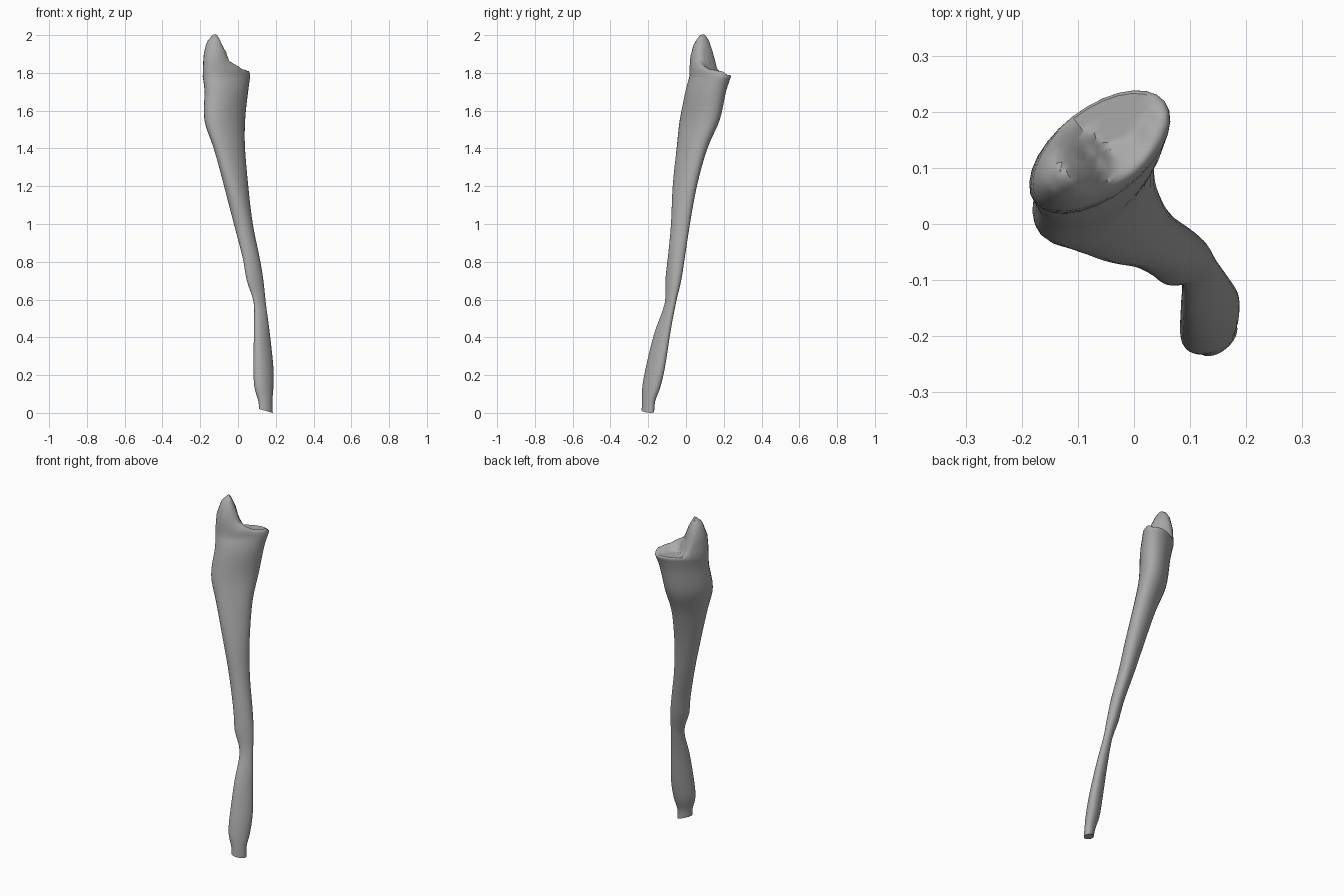
import bpy
import bmesh
from math import sin, cos, pi, radians
from mathutils import Vector

SIDES = 28          # vertices around the stem
STEPS = 4           # rings between neighbouring stations
CAP_RINGS = 12      # concentric rings over the forked top

# Stem stations: height, centre x, centre y, long radius, short radius, turn in degrees
STATIONS = [
    (0.00, .148, -.202, .042, .026, 40),
    (0.06, .145, -.198, .042, .028, 40),
    (0.14, .137, -.183, .060, .036, 42),
    (0.25, .134, -.160, .063, .036, 43),
    (0.42, .125, -.125, .052, .030, 45),
    (0.58, .115, -.083, .037, .023, 40),
    (0.70, .091, -.068, .052, .031, 42),
    (0.82, .071, -.053, .053, .035, 45),
    (1.00, .030, -.030, .057, .042, 45),
    (1.20, -.010, -.005, .074, .052, 45),
    (1.40, -.047, .033, .100, .060, 44),
    (1.55, -.070, .073, .132, .074, 44),
    (1.70, -.062, .104, .136, .080, 41),
    (1.78, -.061, .128, .147, .080, 38),
]

# Crest of the fork along the long axis: position from -1 to 1, height
CREST = [(-1.0, 1.93), (-.75, 1.985), (-.52, 2.005), (-.3, 1.965), (-.1, 1.90),
         (.15, 1.856), (.45, 1.845), (.75, 1.858), (1.0, 1.885)]


def spline(a, b, c, d, t):
    """Smooth curve from b to c."""
    return b + 0.5 * t * (c - a + t * (2 * a - 5 * b + 4 * c - d + t * (3 * (b - c) + d - a)))


def smooth_stations(rows):
    """Fill in extra rings between the stations."""
    last = len(rows) - 1
    filled = []
    for i in range(last):
        group = (rows[max(i - 1, 0)], rows[i], rows[i + 1], rows[min(i + 2, last)])
        for step in range(STEPS):
            filled.append([spline(*values, step / STEPS) for values in zip(*group)])
    filled.append(list(rows[last]))
    return filled


def crest_height(u):
    u = max(-1.0, min(1.0, u))
    for (left, low), (right, high) in zip(CREST, CREST[1:]):
        if u <= right:
            t = (u - left) / (right - left)
            return low + (high - low) * t * t * (3 - 2 * t)
    return CREST[-1][1]


def top_height(u, v):
    """Saddle that slopes down to the back, with a rounded prong beside it."""
    saddle = max(0.0, min(1.0, (u + .4) / .5))
    slope = saddle * .13 * (v + 1) / 2
    prong = (1 - saddle) * .12 * abs(v - .1) ** 2
    return crest_height(u) - slope - prong


def place(station, u, v, z):
    """Point on a turned oval, u and v measured in radii."""
    _, cx, cy, long_radius, short_radius, turn = station
    c, s = cos(radians(turn)), sin(radians(turn))
    a, b = u * long_radius, v * short_radius
    return Vector((cx + a * c - b * s, cy + a * s + b * c, z))


def bridge(bm, lower, upper):
    for i in range(SIDES):
        j = (i + 1) % SIDES
        bm.faces.new((lower[i], lower[j], upper[j], upper[i]))


def build_stem():
    bm = bmesh.new()
    angles = [2 * pi * i / SIDES for i in range(SIDES)]
    rings = []

    # Stem with shallow twisting ridges
    stem = smooth_stations(STATIONS)
    for station in stem:
        z = station[0]
        ring = []
        for angle in angles:
            ridge = 1 + .035 * sin(3 * angle + 7 * z) * sin(pi * min(z, 1.7) / 1.7)
            point = place(station, cos(angle) * ridge, sin(angle) * ridge, z)
            if z < .03:     # slanted cut at the foot
                point.z += .28 * (.185 - point.x) * (1 - z / .03)
            ring.append(bm.verts.new(point))
        rings.append(ring)

    # Upper walls rising to the fork, each side to its own height
    end = list(stem[-1])
    base = end[0]
    for t in (.35, .7, 1.0):
        ring = []
        for angle in angles:
            u, v = cos(angle), sin(angle)
            rim = max(base + .01, top_height(u, v) - .03)
            lean = 1 - .05 * t * t
            ring.append(bm.verts.new(place(end, u * lean, v * lean, base + (rim - base) * t)))
        rings.append(ring)

    # Rounded lip and saddle surface
    for k in range(1, CAP_RINGS):
        r = 1 - k / CAP_RINGS
        ring = []
        for angle in angles:
            u, v = r * cos(angle), r * sin(angle)
            z = max(base + .01, top_height(u, v) - .03 * r ** 8)
            ring.append(bm.verts.new(place(end, u * .95, v * .95, z)))
        rings.append(ring)

    for lower, upper in zip(rings, rings[1:]):
        bridge(bm, lower, upper)
    bm.faces.new(rings[-1])
    bm.faces.new(list(reversed(rings[0])))
    bmesh.ops.recalc_face_normals(bm, faces=bm.faces)

    mesh = bpy.data.meshes.new("forked_stem")
    bm.to_mesh(mesh)
    bm.free()
    stem_object = bpy.data.objects.new("forked_stem", mesh)
    bpy.context.collection.objects.link(stem_object)
    return stem_object


def make_material(name, colour):
    material = bpy.data.materials.new(name)
    material.use_nodes = True
    material.diffuse_color = colour
    material.node_tree.nodes["Principled BSDF"].inputs["Base Color"].default_value = colour
    return material


cube = bpy.data.objects.get("Cube")
if cube:
    bpy.data.objects.remove(cube, do_unlink=True)

forked_stem = build_stem()
forked_stem.data.materials.append(make_material("plain grey", (.4, .4, .4, 1)))

# Smooth shading with sharp edges kept
bpy.ops.object.select_all(action='DESELECT')
forked_stem.select_set(True)
bpy.context.view_layer.objects.active = forked_stem
bpy.ops.object.shade_smooth_by_angle(angle=radians(40))
